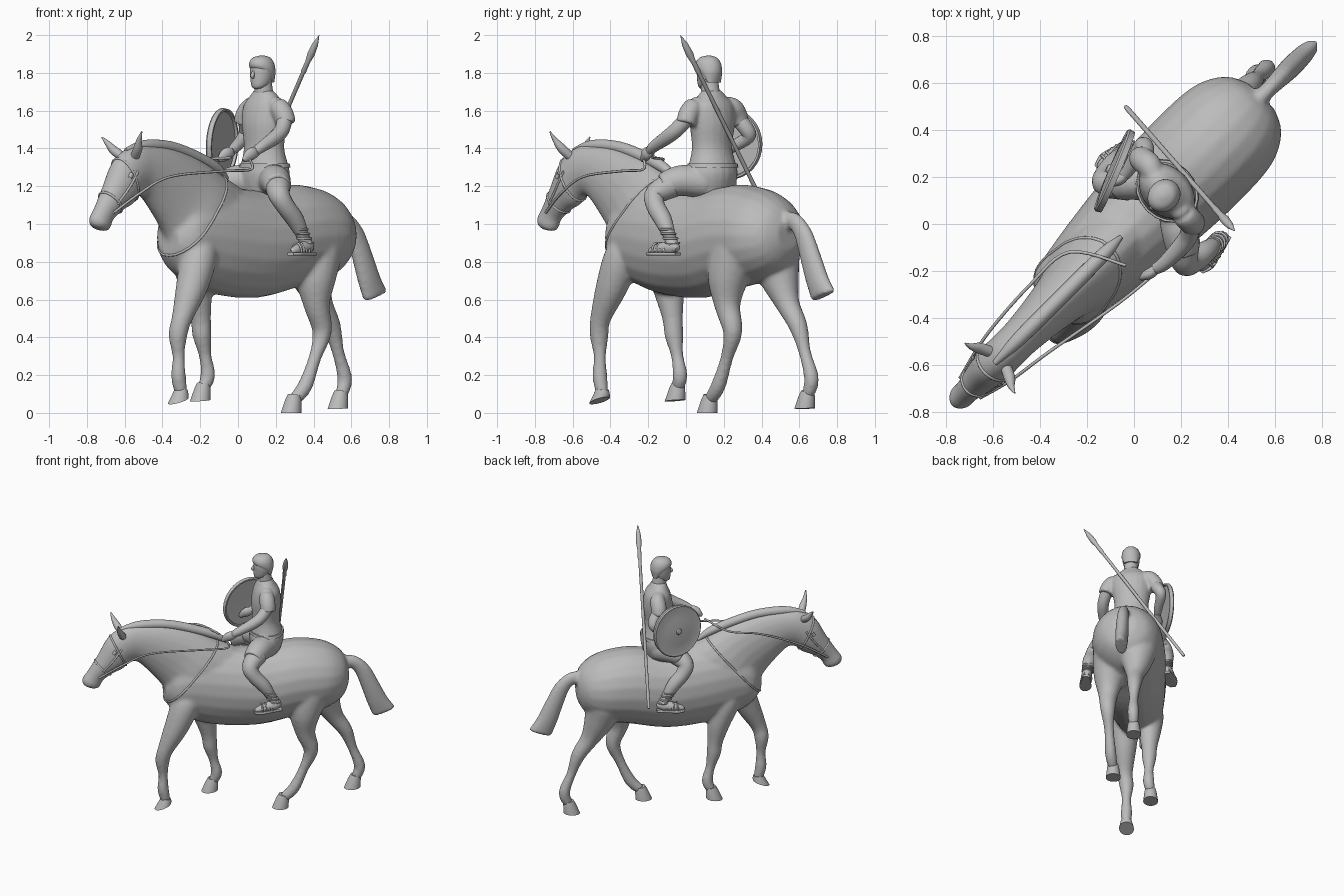
import bpy, bmesh, math
from mathutils import Vector
from mathutils.bvhtree import BVHTree

if "Cube" in bpy.data.objects:
    bpy.data.objects.remove(bpy.data.objects["Cube"])

GREY = (0.5, 0.5, 0.5, 1)
clay = bpy.data.materials.new("plain grey")
clay.use_nodes = True
clay.diffuse_color = GREY
clay.node_tree.nodes["Principled BSDF"].inputs["Base Color"].default_value = GREY
R = math.sqrt(0.5)


def world(a, b, z):
    """Mount frame (backward, left, up) to world."""
    return Vector(((a + b) * R, (a - b) * R, z))


def resample(rows, steps):
    """Catmull-Rom interpolation of tuples."""
    out = []
    for i in range(len(rows) - 1):
        p, q, r, s = (rows[max(0, min(len(rows) - 1, i + k))] for k in (-1, 0, 1, 2))
        for j in range(steps):
            t = j / steps
            out.append(tuple(
                B + t / 2 * (C - A + t * (2 * A - 5 * B + 4 * C - D + t * (3 * (B - C) + D - A)))
                for A, B, C, D in zip(p, q, r, s)))
    return out + [rows[-1]]


def skin(bm, rings, sides=20):
    """Bridge elliptical rings given as centre and two half axes."""
    loops = []
    for c, u, v in rings:
        angles = [math.tau * k / sides for k in range(sides)]
        loops.append([bm.verts.new(c + u * math.cos(t) + v * math.sin(t)) for t in angles])
    for lo, hi in zip(loops, loops[1:]):
        for k in range(sides):
            bm.faces.new((lo[k], lo[k - 1], hi[k - 1], hi[k]))
    bm.faces.new(loops[0])
    bm.faces.new(loops[-1])


def loft(bm, rows, b=0.0, steps=4):
    """Rows are first a, z, second a, z, half width."""
    rings = []
    for a, z, a2, z2, w in resample(rows, steps):
        p, q = world(a, b, z), world(a2, b, z2)
        rings.append(((p + q) / 2, (p - q) / 2, world(0, w, 0)))
    skin(bm, rings)


def limb(bm, rows, steps=4, flat=1.0):
    """Round tube; rows are a, b, z, radius."""
    pts = resample(rows, steps)
    pos = [world(*p[:3]) for p in pts]
    rings = []
    for i, p in enumerate(pts):
        d = (pos[min(i + 1, len(pos) - 1)] - pos[max(i - 1, 0)]).normalized()
        u = world(0, 1, 0) if abs(d.dot(world(0, 1, 0))) < 0.9 else world(1, 0, 0)
        u = (u - d * u.dot(d)).normalized()
        rings.append((pos[i], u * p[3] * flat, d.cross(u) * p[3]))
    skin(bm, rings)


def finish(name, bm, angle=50):
    bmesh.ops.recalc_face_normals(bm, faces=bm.faces)
    me = bpy.data.meshes.new(name)
    bm.to_mesh(me)
    bm.free()
    ob = bpy.data.objects.new(name, me)
    bpy.context.collection.objects.link(ob)
    me.materials.append(clay)
    bpy.ops.object.select_all(action="DESELECT")
    bpy.context.view_layer.objects.active = ob
    ob.select_set(True)
    bpy.ops.object.shade_smooth_by_angle(angle=math.radians(angle))
    return ob


def make(name, build, *args, angle=50, **kw):
    bm = bmesh.new()
    build(bm, *args, **kw)
    return finish(name, bm, angle)


def fuse(ob, size, rounds):
    """Blend overlapping volumes into one skin."""
    m = ob.modifiers.new("fuse", "REMESH")
    m.mode, m.voxel_size, m.use_smooth_shade = "VOXEL", size, True
    m = ob.modifiers.new("soften", "SMOOTH")
    m.factor, m.iterations = 0.5, rounds


def cord(name, points, radius, closed=False):
    cu = bpy.data.curves.new(name, "CURVE")
    cu.dimensions, cu.bevel_depth, cu.bevel_resolution = "3D", radius, 2
    sp = cu.splines.new("POLY")
    sp.points.add(len(points) - 1)
    for q, p in zip(sp.points, points):
        q.co = (*p, 1)
    sp.use_cyclic_u = closed
    cu.materials.append(clay)
    bpy.context.collection.objects.link(bpy.data.objects.new(name, cu))


# Horse: trunk, neck and head, tail and legs blended together
bm = bmesh.new()
loft(bm, [(.77, 1.03, .77, .86, .08), (.72, 1.11, .72, .77, .17), (.6, 1.18, .6, .7, .235),
          (.4, 1.21, .4, .66, .25), (.15, 1.18, .15, .61, .24), (-.12, 1.2, -.12, .62, .21),
          (-.32, 1.2, -.32, .67, .18), (-.45, 1.13, -.45, .74, .15), (-.52, 1, -.52, .83, .08)])
loft(bm, [(.0, 1.19, -.38, .72, .17), (-.14, 1.26, -.49, .84, .16), (-.3, 1.34, -.54, .95, .125),
          (-.5, 1.4, -.62, 1.05, .1), (-.68, 1.42, -.71, 1.14, .085), (-.8, 1.41, -.77, 1.14, .085),
          (-.91, 1.34, -.81, 1.1, .085), (-.99, 1.2, -.88, 1.07, .07), (-1.06, 1.09, -.95, 1.02, .053),
          (-1.1, 1.03, -.98, .965, .053), (-1.09, .99, -1.03, .965, .03)])
loft(bm, [(.68, 1.07, .7, .98, .035), (.82, 1.06, .79, .97, .035), (.92, .98, .83, .92, .04),
          (.99, .85, .87, .81, .045), (1.05, .73, .91, .69, .045), (1.11, .645, .95, .59, .04)])
legs = {
    "left_front": [(-.34, .07, .95, .05), (-.38, .09, .84, .095), (-.45, .105, .67, .085), (-.53, .11, .5, .055),
                   (-.55, .1, .41, .05), (-.545, .1, .3, .033), (-.545, .1, .19, .04), (-.525, .1, .1, .033)],
    "right_front": [(-.3, -.07, .95, .05), (-.28, -.09, .82, .09), (-.22, -.09, .65, .08), (-.19, -.09, .5, .055),
                    (-.18, -.09, .41, .05), (-.155, -.09, .3, .033), (-.135, -.09, .2, .04), (-.16, -.1, .13, .033)],
    "left_hind": [(.52, .05, 1.05, .06), (.5, .09, .92, .14), (.45, .13, .73, .115), (.45, .14, .57, .07),
                  (.49, .14, .43, .052), (.44, .135, .29, .034), (.37, .13, .14, .04), (.3, .12, .07, .034)],
    "right_hind": [(.56, -.05, 1.05, .06), (.57, -.08, .9, .135), (.62, -.075, .73, .11), (.69, -.07, .58, .065),
                   (.77, -.07, .46, .05), (.82, -.07, .32, .033), (.87, -.07, .18, .04), (.84, -.07, .09, .033)]}
for rows in legs.values():
    limb(bm, rows)
horse = finish("horse_body", bm)
fuse(horse, 0.012, 8)

# Hooves, flaring towards the toe; the left front one is tipped
for (leg, rows), (toe, heel) in zip(legs.items(), ((.045, .085), (.06, .07), (0, 0), (.02, .025))):
    a, b, z, r = rows[-1]
    make(leg + "_hoof", loft, [(a - .033, z + .03, a + .033, z + .02, .035), (a - .05, z, a + .038, z, .042),
                               (a - .08, toe, a + .035, heel, .052)], b=b, steps=1, angle=40)

# Mane and ears
make("mane", limb, [(-.84, 0, 1.39, .012), (-.7, 0, 1.415, .03), (-.5, 0, 1.405, .032),
                    (-.3, 0, 1.35, .032), (-.16, 0, 1.295, .028), (-.08, 0, 1.24, .01)])
for side, s, rise in (("left", 1, .03), ("right", -1, 0)):
    make(side + "_ear", limb, [(-.82, s * .05, 1.36, .024), (-.84, s * .09, 1.39 + rise / 3, .024),
                               (-.86, s * .12, 1.43 + rise / 2, .014), (-.87, s * .15, 1.46 + rise, .003)])

# Harness bands wrapped tightly on the skin
bpy.context.view_layer.update()
tree = BVHTree.FromObject(horse, bpy.context.evaluated_depsgraph_get())


def band(name, a, z, a2, z2, radius):
    top, bottom = world(a, 0, z), world(a2, 0, z2)
    mid, up = (top + bottom) / 2, (top - bottom).normalized()
    pts = []
    for k in range(40):
        t = math.tau * k / 40
        hit = tree.ray_cast(mid, up * math.cos(t) + world(0, 1, 0) * math.sin(t))[0]
        if hit:
            pts.append(hit)
    cord(name, pts, radius, True)


band("breast_strap", -.14, 1.26, -.52, .83, .007)
band("brow_band", -.9, 1.35, -.79, 1.12, .007)
band("nose_band", -1.01, 1.17, -.9, 1.06, .007)
reins = {1: [(-.99, .06, 1.06), (-.84, .1, 1.16), (-.64, .13, 1.25), (-.3, .19, 1.28), (-.11, .21, 1.29), (-.12, .2, 1.35)],
         -1: [(-.99, -.06, 1.06), (-.78, -.11, 1.2), (-.5, -.13, 1.31), (-.28, -.11, 1.34), (-.15, .1, 1.35)]}
for side, s in (("left", 1), ("right", -1)):
    def on_skin(a, z):
        return tree.find_nearest(world(a, s * .2, z))[0]
    cord(side + "_cheek_strap", [on_skin(-.84 - .018 * k, 1.29 - .025 * k) for k in range(9)], .007)
    cord(side + "_eye", [on_skin(-.905, 1.29), on_skin(-.92, 1.26)], .012)
    cord(side + "_rein", [world(*p) for p in resample(reins[s], 6)], .007)

# Rider: tunic, seat and covered thighs blended
bm = bmesh.new()
loft(bm, [(.1, 1.16, .29, 1.16, .12), (.08, 1.27, .32, 1.27, .145), (.1, 1.4, .29, 1.4, .118),
          (.095, 1.53, .3, 1.53, .135), (.11, 1.62, .29, 1.62, .135), (.13, 1.67, .26, 1.67, .095),
          (.145, 1.71, .235, 1.71, .05)])
for s, knee in ((1, 0), (-1, .06)):
    limb(bm, [(.2, s * .06, 1.22, .085), (.12, s * (.16 - knee / 3), 1.23, .082), (.06, s * (.235 - knee), 1.2, .067)])
for s, a in ((1, .18), (-1, .22)):
    limb(bm, [(.19, s * .06, 1.64, .035), (a, s * .12, 1.62, .052), (a, s * .16, 1.58, .055), (a, s * .18, 1.53, .053)])
tunic = finish("tunic", bm)
fuse(tunic, 0.009, 6)
make("tunic_hem", loft, [(.077, 1.3, .323, 1.3, .149), (.078, 1.32, .32, 1.32, .144)], steps=1)

# Head with face, hair and neck
make("neck", limb, [(.195, .005, 1.65, .052), (.18, .005, 1.76, .046)])
make("head", loft, [(.125, 1.715, .18, 1.725, .025), (.112, 1.73, .22, 1.745, .045), (.108, 1.78, .24, 1.78, .058),
                    (.11, 1.83, .24, 1.83, .06), (.13, 1.87, .22, 1.87, .04)], b=.005)
make("nose", limb, [(.113, .005, 1.81, .006), (.102, .005, 1.785, .011), (.113, .005, 1.775, .006)])
make("hair", loft, [(.2, 1.75, .236, 1.75, .045), (.14, 1.8, .247, 1.79, .061), (.105, 1.832, .25, 1.815, .066),
                    (.104, 1.86, .243, 1.85, .061), (.125, 1.882, .222, 1.88, .042), (.165, 1.892, .185, 1.892, .01)],
     b=.005)

# Arms and hands
arms = {"left": [(.18, .17, 1.56, .042), (.13, .2, 1.5, .04), (.07, .21, 1.46, .038),
                 (-.03, .21, 1.41, .03), (-.07, .2, 1.385, .024)],
        "right": [(.22, -.165, 1.56, .042), (.26, -.195, 1.5, .04), (.255, -.21, 1.46, .036),
                  (.17, -.185, 1.41, .03), (.12, -.175, 1.385, .024)]}
for side, rows in arms.items():
    make(side + "_arm", limb, rows)
    a, b, z, r = rows[-1]
    make(side + "_hand", limb, [(a + .02, b, z, .022), (a - .02, b, z - .01, .033),
                                (a - .05, b - .01, z - .03, .028), (a - .075, b - .015, z - .05, .01)], flat=.7)

# Legs, sandals and ankle straps; the right leg hugs the horse closer
for side, s, tuck in (("left", 1, 0), ("right", -1, .06)):
    def leg_rows(*rows):
        return [(a, s * (b - tuck), z, r) for a, b, z, r in rows]
    make(side + "_leg", limb, leg_rows((.1, .2, 1.21, .07), (.04, .265, 1.16, .058), (.06, .29, 1.1, .05),
                                       (.13, .3, 1.02, .047), (.185, .305, .93, .032), (.21, .31, .88, .036)))
    make(side + "_foot", limb, leg_rows((.245, .31, .865, .015), (.215, .31, .876, .035),
                                        (.14, .325, .868, .033), (.08, .335, .858, .02), (.06, .335, .855, .008)))
    sole = make(side + "_sole", limb, leg_rows((.25, .31, .842, .025), (.16, .322, .842, .036),
                                               (.1, .33, .842, .042), (.055, .337, .842, .02)))
    for v in sole.data.vertices:
        v.co.z = .842 + max(-.008, min(.008, v.co.z - .842))
    for k in range(4):
        z, c = .9 + k * .024, .11 + k * .025
        cord(f"{side}_ankle_strap_{k}", [world(.203 - k * .014 + .038 * math.cos(t),
                                               s * (.306 - tuck) + .036 * math.sin(t), z)
                                         for t in (math.tau * i / 16 for i in range(16))], .006, True)
        cord(f"{side}_foot_strap_{k}", [world(c, s * (.33 - tuck - k * .005) + .036 * math.cos(t),
                                              .85 + .05 * math.sin(t))
                                        for t in (math.pi * i / 8 for i in range(9))], .006)


# Turned parts: rows are distance along the axis and radius
def turned(bm, start, axis, rows):
    u = axis.cross(Vector((0, 0, 1))).normalized()
    v = axis.cross(u)
    skin(bm, [(start + axis * d, u * r, v * r) for d, r in rows], 32)


# Round shield with raised rim and boss
make("shield", turned, Vector((-.08, .225, 1.425)), Vector((-.92, .39, .05)).normalized(),
     [(.005, .01), (.002, .17), (-.012, .175), (-.012, .186), (.012, .19), (.02, .183), (.017, .168),
      (.024, .1), (.028, .022), (.038, .016), (.042, .004)], angle=30)

# Spear with a leaf-shaped blade
butt, tip = Vector((-.035, .5, .92)), Vector((.43, -.03, 2))
length = (tip - butt).length
make("spear", turned, butt, (tip - butt).normalized(),
     [(0, .008), (.02, .011), (length - .24, .011), (length - .23, .014), (length - .17, .013),
      (length - .12, .02), (length - .06, .016), (length, .001)], angle=30)
